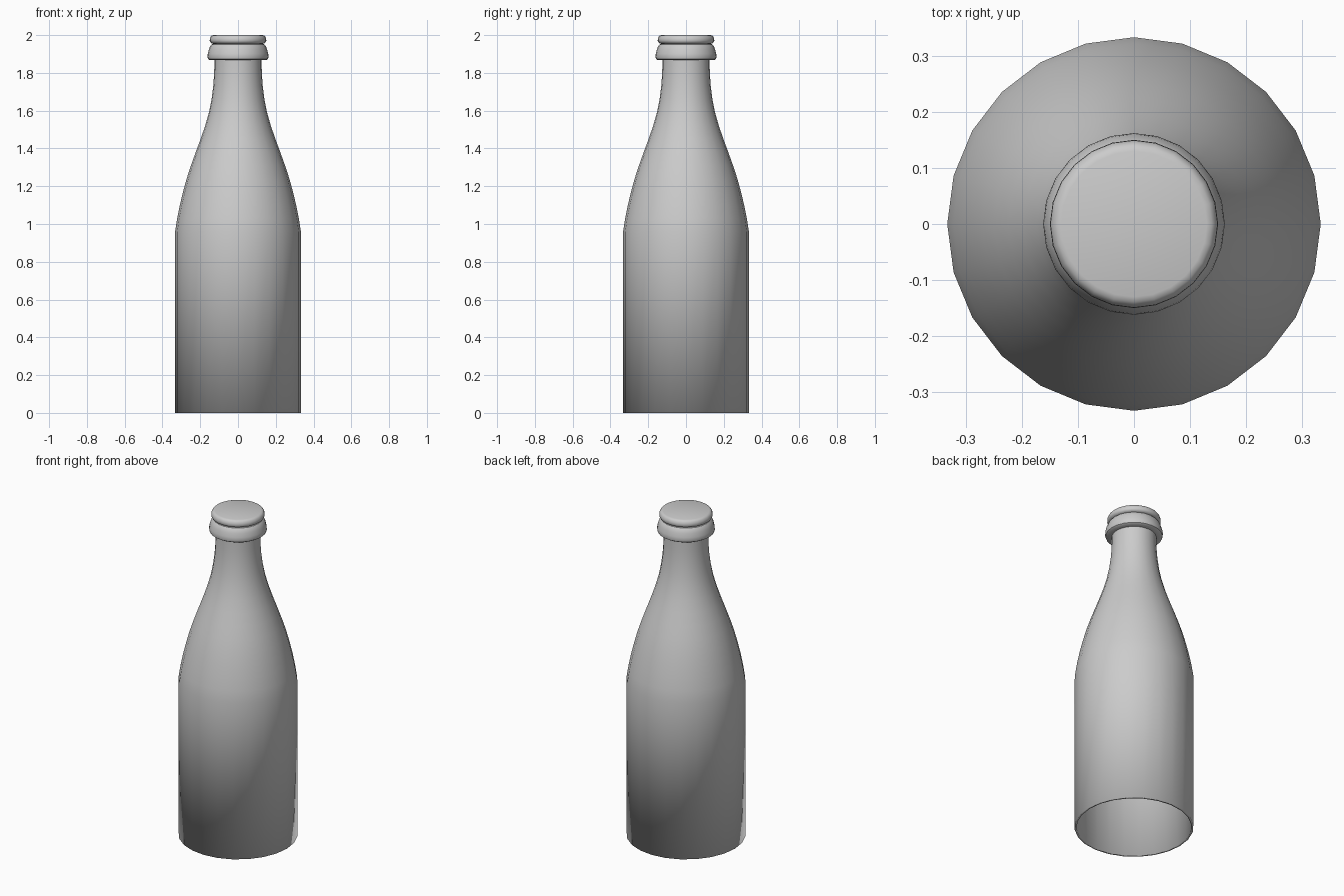
import bpy
import bmesh
import math

cube = bpy.data.objects.get("Cube")
if cube:
    bpy.data.objects.remove(cube, do_unlink=True)

SIDES = 24

grey = bpy.data.materials.new("plain grey")
grey.use_nodes = True
COLOUR = (0.6, 0.6, 0.6, 1.0)
grey.diffuse_color = COLOUR
grey.node_tree.nodes["Principled BSDF"].inputs["Base Color"].default_value = COLOUR


def lathe(name, profile, cap_top=False):
    """Turn a list of (radius, height) points, bottom to top, about the z axis."""
    bm = bmesh.new()
    rings = []
    for r, z in profile:
        rings.append([bm.verts.new((r * math.cos(math.tau * i / SIDES),
                                    r * math.sin(math.tau * i / SIDES), z))
                      for i in range(SIDES)])
    for low, high in zip(rings, rings[1:]):
        for i in range(SIDES):
            j = (i + 1) % SIDES
            bm.faces.new((low[i], low[j], high[j], high[i]))
    if cap_top:
        bm.faces.new(rings[-1])
    mesh = bpy.data.meshes.new(name)
    bm.to_mesh(mesh)
    bm.free()
    mesh.materials.append(grey)
    obj = bpy.data.objects.new(name, mesh)
    bpy.context.collection.objects.link(obj)
    bpy.ops.object.select_all(action="DESELECT")
    obj.select_set(True)
    bpy.context.view_layer.objects.active = obj
    bpy.ops.object.shade_smooth_by_angle(angle=math.radians(35))
    return obj


# Hollow body with shoulder and neck, open underneath
body = lathe("bottle_body", [
    (0.333, 0.0), (0.333, 0.96), (0.322, 1.03), (0.308, 1.10), (0.291, 1.17),
    (0.272, 1.24), (0.249, 1.31), (0.224, 1.38), (0.198, 1.45), (0.174, 1.52),
    (0.154, 1.59), (0.140, 1.66), (0.131, 1.73), (0.126, 1.80), (0.125, 1.88),
    (0.125, 1.96)])
wall = body.modifiers.new("wall", "SOLIDIFY")
wall.thickness = 0.012
wall.offset = -1

# Rounded collar around the neck
lathe("neck_collar", [
    (0.122, 1.867), (0.150, 1.868), (0.159, 1.874), (0.162, 1.886), (0.160, 1.902),
    (0.154, 1.925), (0.147, 1.942), (0.139, 1.951), (0.122, 1.955)])

# Rounded lip closed by a flat top
lathe("mouth_lip", [
    (0.122, 1.953), (0.137, 1.955), (0.146, 1.961), (0.150, 1.970), (0.149, 1.981),
    (0.145, 1.991), (0.139, 1.997), (0.130, 2.0)], cap_top=True)
